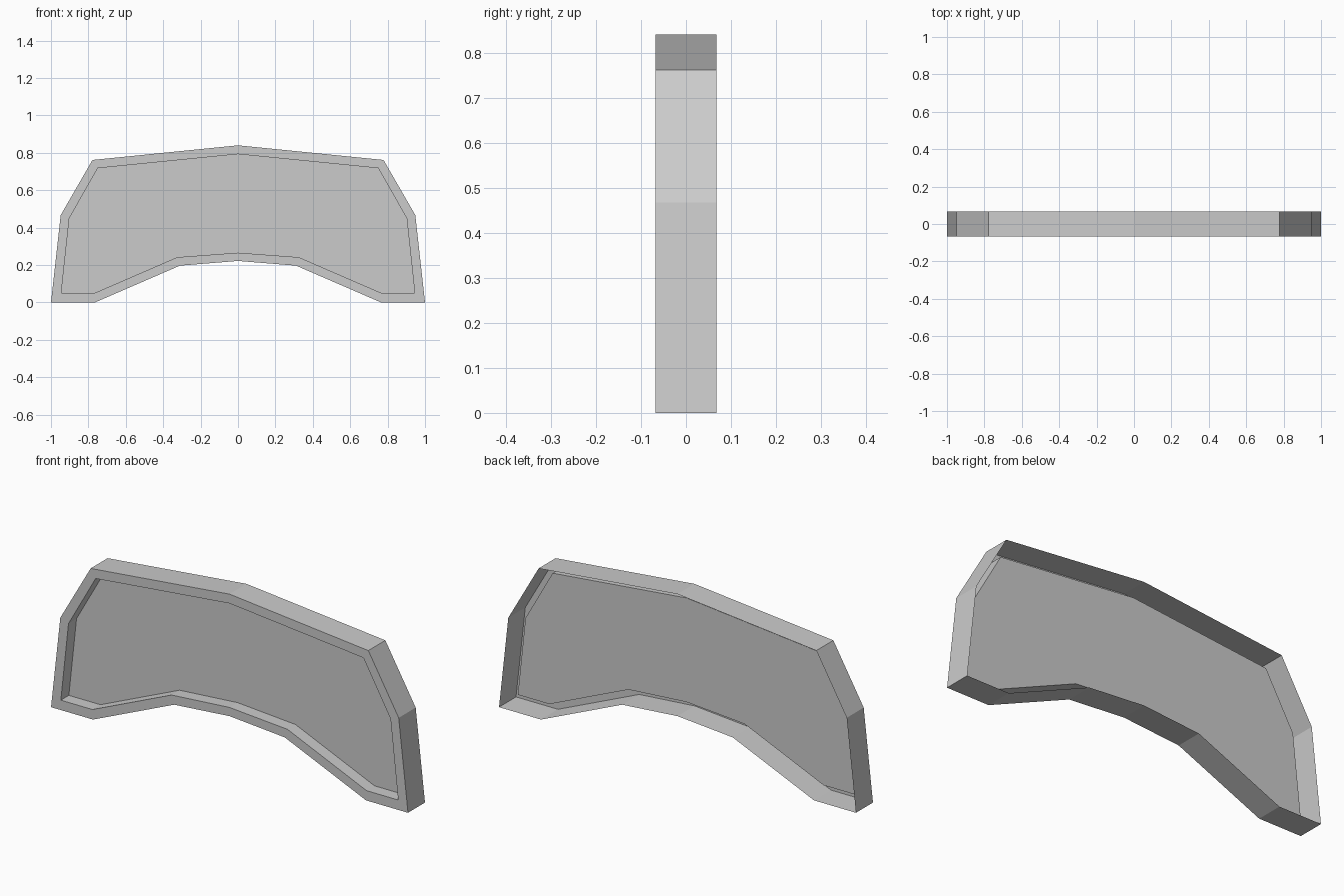
import bpy
import bmesh

cube = bpy.data.objects.get("Cube")
if cube:
    bpy.data.objects.remove(cube, do_unlink=True)

# Right-hand half outlines (x, z), from bottom centre round to top centre
OUTER = [(0, 0.222), (0.31, 0.197), (0.765, 0), (1, 0),
         (0.948, 0.467), (0.778, 0.762), (0, 0.84)]
INNER = [(0, 0.266), (0.325, 0.242), (0.768, 0.05), (0.945, 0.05),
         (0.902, 0.45), (0.75, 0.718), (0, 0.793)]
HALF_DEPTH = 0.068
FLOOR_Y = -0.004


def mirrored(half):
    """Close a half outline into a full symmetric loop."""
    return half + [(-x, z) for x, z in reversed(half[1:-1])]


def add_ring(bm, half, y):
    return [bm.verts.new((x, y, z)) for x, z in mirrored(half)]


def bridge(bm, a, b):
    n = len(a)
    for i in range(n):
        j = (i + 1) % n
        bm.faces.new((a[i], a[j], b[j], b[i]))


# Plain grey surface
grey = bpy.data.materials.new("light_grey")
grey.use_nodes = True
colour = (0.6, 0.6, 0.6, 1)
grey.diffuse_color = colour
grey.node_tree.nodes["Principled BSDF"].inputs["Base Color"].default_value = colour

# Open-backed shell: outer wall, front rim, recess wall, recessed panel
bm = bmesh.new()
rings = [add_ring(bm, OUTER, HALF_DEPTH),
         add_ring(bm, OUTER, -HALF_DEPTH),
         add_ring(bm, INNER, -HALF_DEPTH),
         add_ring(bm, INNER, FLOOR_Y)]
for a, b in zip(rings, rings[1:]):
    bridge(bm, a, b)
bm.faces.new(rings[-1])

mesh = bpy.data.meshes.new("recessed_panel")
bm.to_mesh(mesh)
bm.free()
mesh.materials.append(grey)
panel = bpy.data.objects.new("recessed_panel", mesh)
bpy.context.collection.objects.link(panel)
